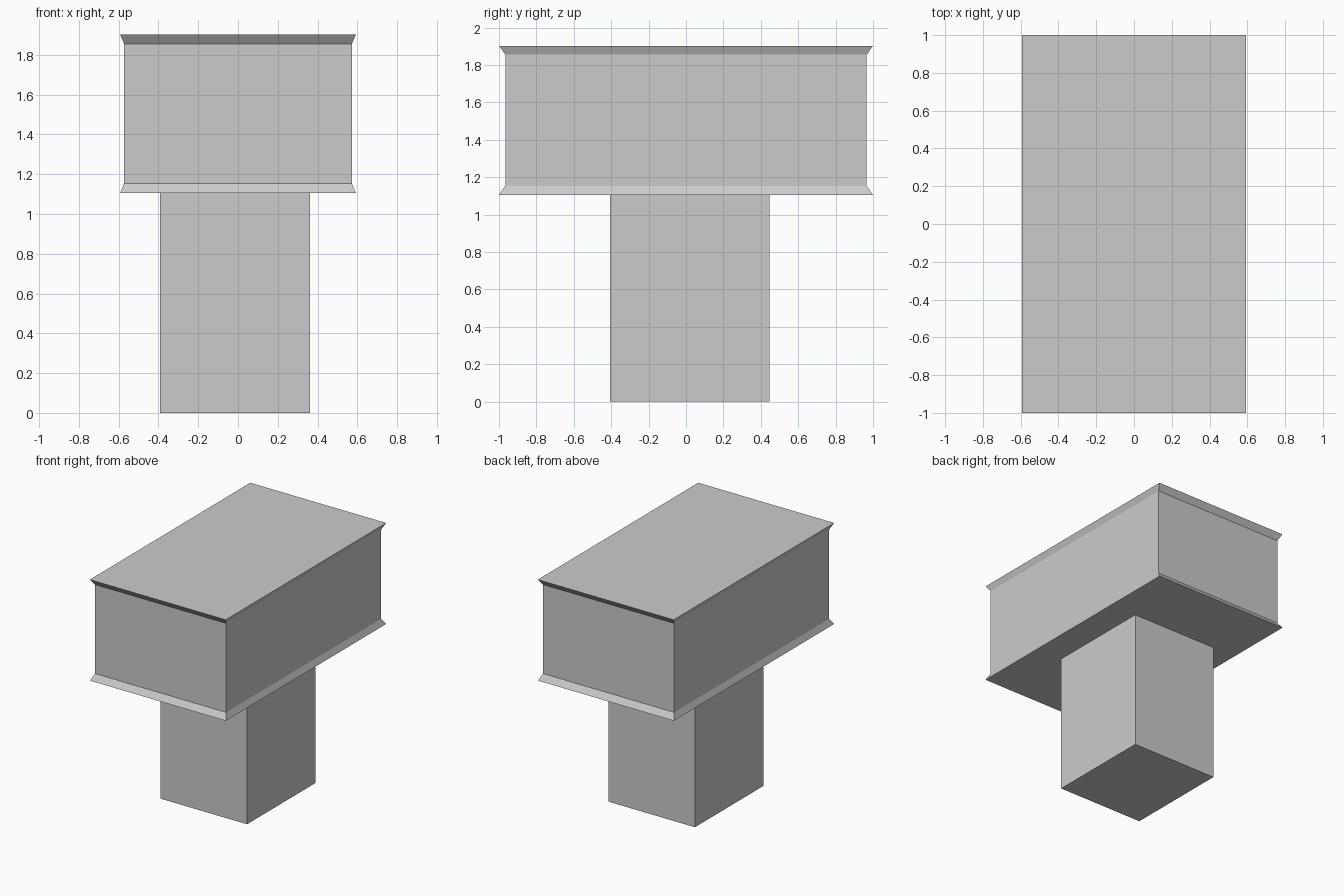
import bpy
import bmesh

cube = bpy.data.objects.get("Cube")
if cube:
    bpy.data.objects.remove(cube, do_unlink=True)

grey = bpy.data.materials.new("plain grey")
grey.use_nodes = True
colour = (0.6, 0.6, 0.6, 1)
grey.diffuse_color = colour
grey.node_tree.nodes["Principled BSDF"].inputs["Base Color"].default_value = colour


def stacked_box(name, sections, centre=(0, 0)):
    """Loft rectangular sections (half width, half depth, height) into a closed solid."""
    bm = bmesh.new()
    cx, cy = centre
    rings = [[bm.verts.new((cx + sx * hx, cy + sy * hy, z))
              for sx, sy in ((-1, -1), (1, -1), (1, 1), (-1, 1))]
             for hx, hy, z in sections]
    for low, high in zip(rings, rings[1:]):
        for i in range(4):
            j = (i + 1) % 4
            bm.faces.new((low[i], low[j], high[j], high[i]))
    bm.faces.new(rings[0][::-1])
    bm.faces.new(rings[-1])
    mesh = bpy.data.meshes.new(name)
    bm.to_mesh(mesh)
    bm.free()
    mesh.materials.append(grey)
    obj = bpy.data.objects.new(name, mesh)
    bpy.context.collection.objects.link(obj)
    return obj


# Square post, slightly off centre under the head
stacked_box("post", [(0.377, 0.426, 0), (0.377, 0.426, 1.105)], (-0.014, 0.021))

# Long head with flared lips along its lower and upper edges
lip, wall = (0.593, 1.0), (0.572, 0.966)
stacked_box("head", [(*lip, 1.105), (*wall, 1.153), (*wall, 1.855), (*lip, 1.902)])
